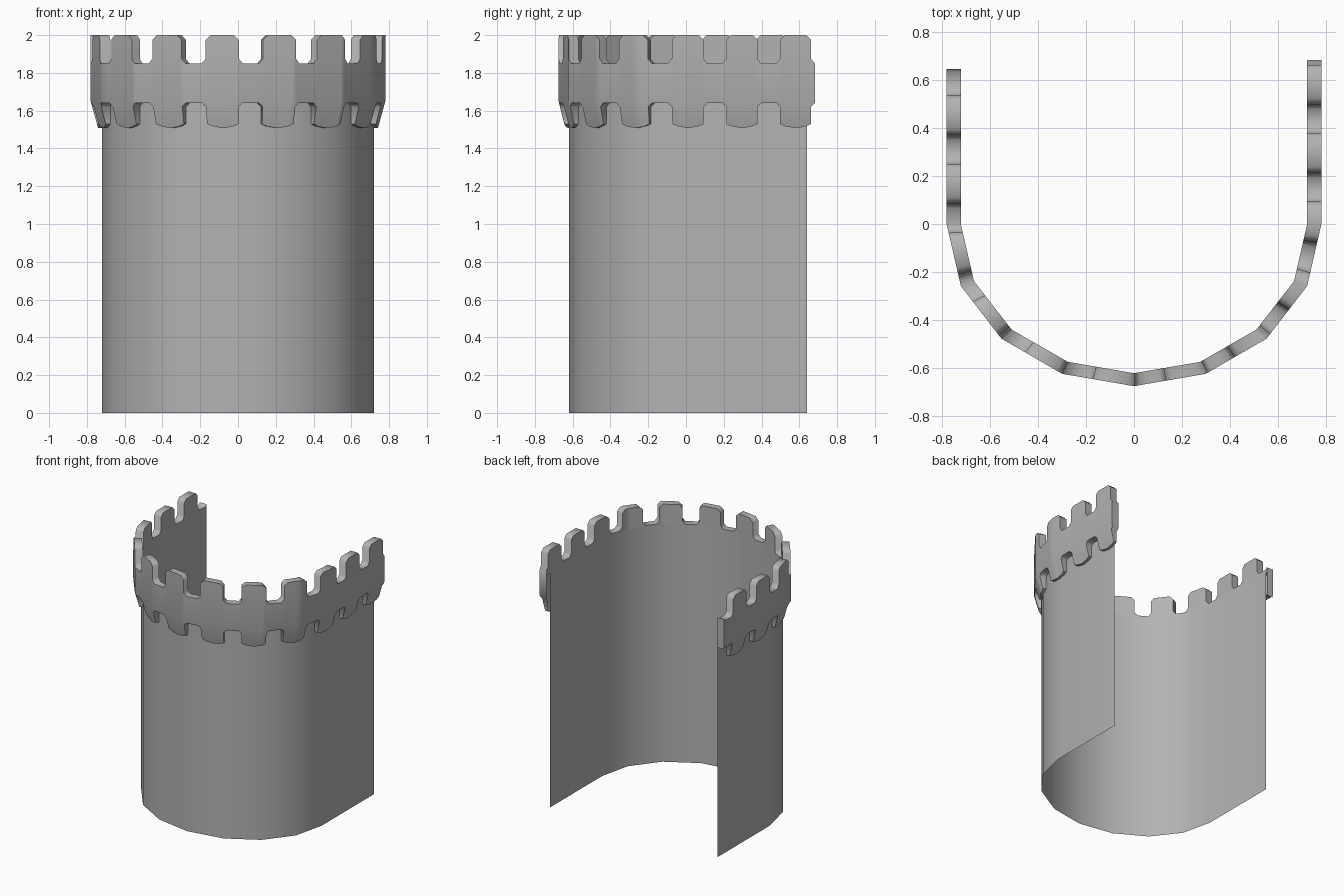
import bpy, bmesh, math
from mathutils import Vector

if "Cube" in bpy.data.objects:
    bpy.data.objects.remove(bpy.data.objects["Cube"])

PERIOD, GAP = 0.2845, 0.12
ARM = 0.68

stone = bpy.data.materials.new("stone")
stone.diffuse_color = (0.45, 0.45, 0.45, 1)
stone.use_nodes = True
stone.node_tree.nodes["Principled BSDF"].inputs["Base Color"].default_value = stone.diffuse_color


def u_path(a, b):
    # U-shaped plan: straight arms joined by a half ellipse of 8 segments
    pts = [Vector((-a, ARM))]
    for i in range(9):
        t = math.pi * (1 + i / 8)
        pts.append(Vector((a * math.cos(t), b * math.sin(t))))
    return pts + [Vector((a, ARM))]


inner, outer = u_path(0.721, 0.621), u_path(0.78, 0.675)
dist = [0]
for p, q in zip(inner, inner[1:]):
    dist.append(dist[-1] + (q - p).length)
dist = [d - dist[-1] / 2 for d in dist]      # zero at the front middle


def on_path(s, f, z):
    # Point at arc length s, f = 0 inner face, 1 outer face
    k = 0
    while k < len(dist) - 2 and s > dist[k + 1]:
        k += 1
    t = (s - dist[k]) / (dist[k + 1] - dist[k])
    p = inner[k].lerp(inner[k + 1], t).lerp(outer[k].lerp(outer[k + 1], t), f)
    return Vector((p.x, p.y, z))


def finish(bm, name, angle):
    bmesh.ops.remove_doubles(bm, verts=bm.verts, dist=1e-5)
    mesh = bpy.data.meshes.new(name)
    bm.to_mesh(mesh)
    bm.free()
    mesh.materials.append(stone)
    ob = bpy.data.objects.new(name, mesh)
    bpy.context.collection.objects.link(ob)
    bpy.ops.object.select_all(action='DESELECT')
    ob.select_set(True)
    bpy.context.view_layer.objects.active = ob
    bpy.ops.object.shade_smooth_by_angle(angle=math.radians(angle))


# Tower wall: open single sheet
bm = bmesh.new()
plan = u_path(0.72, 0.62)
plan[0].y = plan[-1].y = 0.64
rows = [[bm.verts.new((p.x, p.y, z)) for p in plan] for z in (0, 1.84)]
for i in range(len(plan) - 1):
    bm.faces.new((rows[0][i], rows[0][i + 1], rows[1][i + 1], rows[1][i]))
finish(bm, "tower_wall", 35)

# One battlement period: (position, bottom height, top height)
UNIT = [(0, 1.53, 1.975), (0, 1.62, 1.875), (0.02, 1.64, 1.85),
        (GAP - 0.02, 1.64, 1.85), (GAP, 1.62, 1.875), (GAP, 1.53, 1.975),
        (GAP + 0.025, 1.518, 2.0), (0.203, 1.507, 2.0), (PERIOD - 0.025, 1.518, 2.0)]
cols = [(i * PERIOD + 0.004 + u, b, t) for i in range(-6, 7) for u, b, t in UNIT]
cols = cols[:-6]                             # right end stops just inside a gap

# Split columns where the plan bends and at the left end
START = dist[0] + 0.035
full = []
for c, d in zip(cols, cols[1:]):
    full.append(c)
    for s in sorted([START] + dist[1:-1]):
        if c[0] + 1e-4 < s < d[0] - 1e-4:
            t = (s - c[0]) / (d[0] - c[0])
            full.append((s, c[1] + t * (d[1] - c[1]), c[2] + t * (d[2] - c[2])))
full.append(cols[-1])
full = [c for c in full if c[0] >= START - 1e-6]


def flare(z):
    return min(1.0, 0.3 + 0.7 * (z - 1.5) / 0.15)


# Battlement band: flared outer skin, inner merlon faces, edges and end caps
bm = bmesh.new()


def quad(*pts):
    bm.faces.new([bm.verts.new(p) for p in pts])


for (s, b, t), (s2, b2, t2) in zip(full, full[1:]):
    if s2 - s > 1e-5:
        for z, z2, w, w2 in ((b, b2, 1.65, 1.65), (1.65, 1.65, t, t2)):
            quad(on_path(s, flare(z), z), on_path(s2, flare(z2), z2),
                 on_path(s2, flare(w2), w2), on_path(s, flare(w), w))
        quad(on_path(s2, 0, 1.82), on_path(s, 0, 1.82), on_path(s, 0, t), on_path(s2, 0, t2))
    quad(on_path(s, 1, t), on_path(s2, 1, t2), on_path(s2, 0, t2), on_path(s, 0, t))
    quad(on_path(s, 0, b), on_path(s2, 0, b2), on_path(s2, flare(b2), b2), on_path(s, flare(b), b))
for (s, b, t), flip in ((full[0], 1), (full[-1], -1)):
    cap = [on_path(s, 0, b), on_path(s, flare(b), b), on_path(s, 1, 1.65),
           on_path(s, 1, t), on_path(s, 0, t)]
    quad(*cap[::flip])
finish(bm, "battlement_band", 60)
